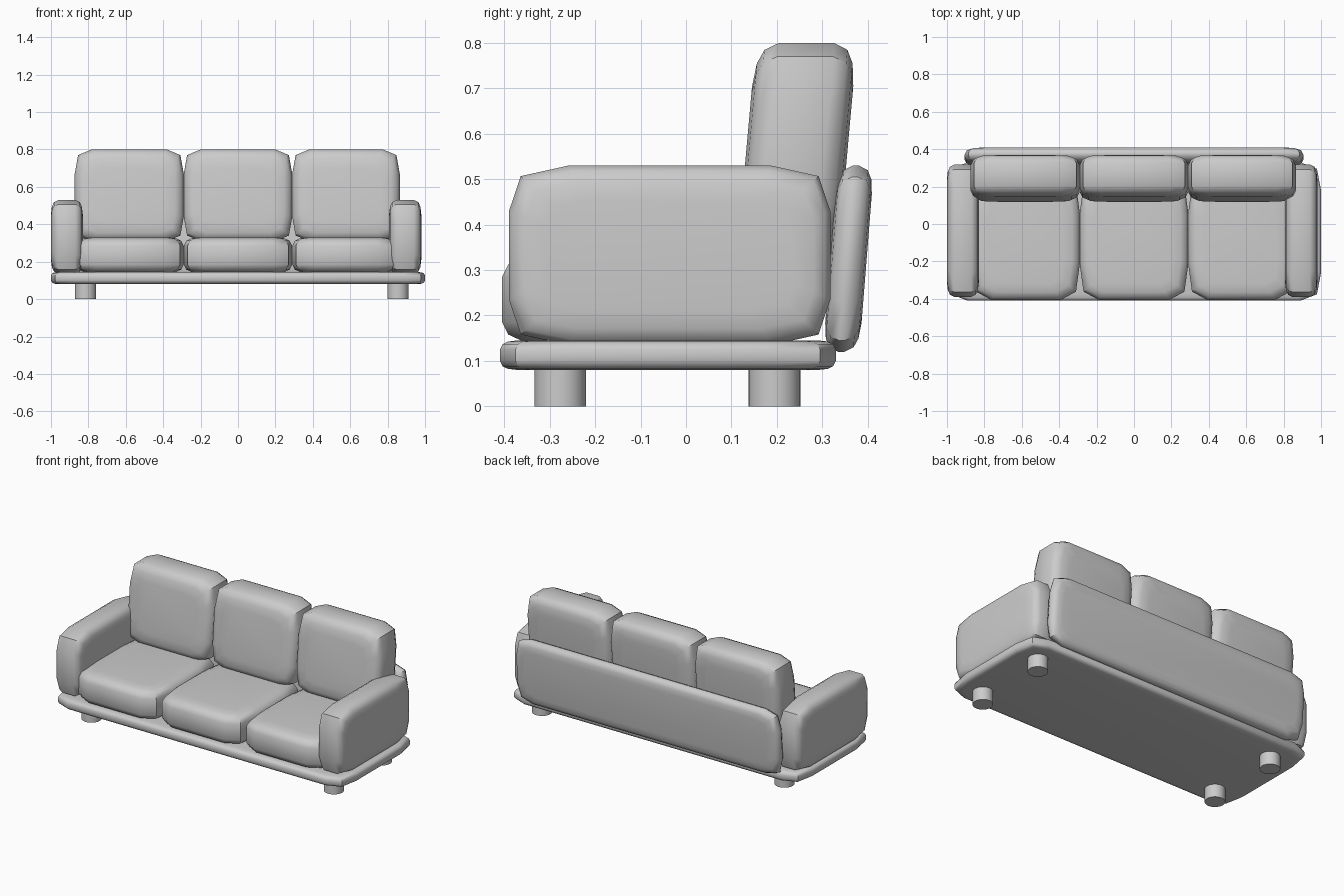
import bpy, bmesh

if "Cube" in bpy.data.objects:
    bpy.data.objects.remove(bpy.data.objects["Cube"])


def finish(bm, name):
    bmesh.ops.recalc_face_normals(bm, faces=bm.faces)
    me = bpy.data.meshes.new(name)
    bm.to_mesh(me)
    bm.free()
    ob = bpy.data.objects.new(name, me)
    bpy.context.collection.objects.link(ob)
    bpy.ops.object.select_all(action='DESELECT')
    bpy.context.view_layer.objects.active = ob
    ob.select_set(True)
    bpy.ops.object.shade_smooth_by_angle(angle=0.8)
    return ob


def pillow(name, lo, hi, thin, cut, rim, lean=0.0):
    """Padded slab: chamfered outline across the thin axis, rounded rims, optional lean in y."""
    c = [(a + b) / 2 for a, b in zip(lo, hi)]
    h = [(b - a) / 2 for a, b in zip(lo, hi)]
    u, v = [i for i in range(3) if i != thin]
    hu, hv, hw = h[u], h[v], h[thin]
    cu, cv = cut
    corner = [(hu, hv - cv), (hu - .2 * cu, hv - .23 * cv), (hu - cu, hv)]
    outline = []
    for su, sv in ((1, 1), (-1, 1), (-1, -1), (1, -1)):
        pts = [(su * a, sv * b) for a, b in corner]
        outline += pts if su * sv > 0 else pts[::-1]
    half = [(hw, 1.9 * rim), (hw - .12 * rim, .9 * rim), (hw - .4 * rim, .3 * rim), (hw - rim, 0)]
    levels = [(-w, i) for w, i in half] + half[::-1]
    bm = bmesh.new()
    rings = []
    for w, inset in levels:
        ring = []
        for a, b in outline:
            p = [0, 0, 0]
            p[u] = a * (hu - inset) / hu
            p[v] = b * (hv - inset) / hv
            p[thin] = w
            p[1] += lean * p[2]
            ring.append(bm.verts.new([p[k] + c[k] for k in range(3)]))
        rings.append(ring)
    n = len(outline)
    for r, s in zip(rings, rings[1:]):
        for i in range(n):
            bm.faces.new((r[i], r[(i + 1) % n], s[(i + 1) % n], s[i]))
    bm.faces.new(rings[0])
    bm.faces.new(rings[-1])
    return finish(bm, name)


# Base platform
pillow("base", (-1, -.41, .08), (1, .33, .145), 2, (.11, .15), .02)

# Seat and back cushions
for i, (x0, x1) in enumerate(((-.865, -.29), (-.29, .29), (.29, .855))):
    pillow(f"seat_cushion_{i + 1}", (x0, -.405, .14), (x1, .25, .33), 2, (.1, .19), .045)
    pillow(f"back_cushion_{i + 1}", (x0 - .008 * (i == 0), .132, .31), (x1 + .01 * (i == 2), .355, .80),
           1, (.09, .13), .05, lean=.09)

# Armrests
pillow("left_arm", (-1, -.39, .135), (-.83, .318, .53), 0, (.13, .10), .04)
pillow("right_arm", (.808, -.39, .135), (.98, .318, .53), 0, (.13, .10), .04)

# Rear panel
pillow("back_panel", (-.905, .318, .12), (.905, .398, .53), 1, (.10, .11), .033, lean=.08)

# Legs
for side, x in (("left", -.815), ("right", .855)):
    for end, y in (("front", -.277), ("back", .195)):
        bm = bmesh.new()
        bmesh.ops.create_cone(bm, cap_ends=True, segments=32, radius1=.057, radius2=.057, depth=.1)
        bmesh.ops.translate(bm, verts=bm.verts, vec=(x, y, .05))
        finish(bm, f"{end}_{side}_leg")
